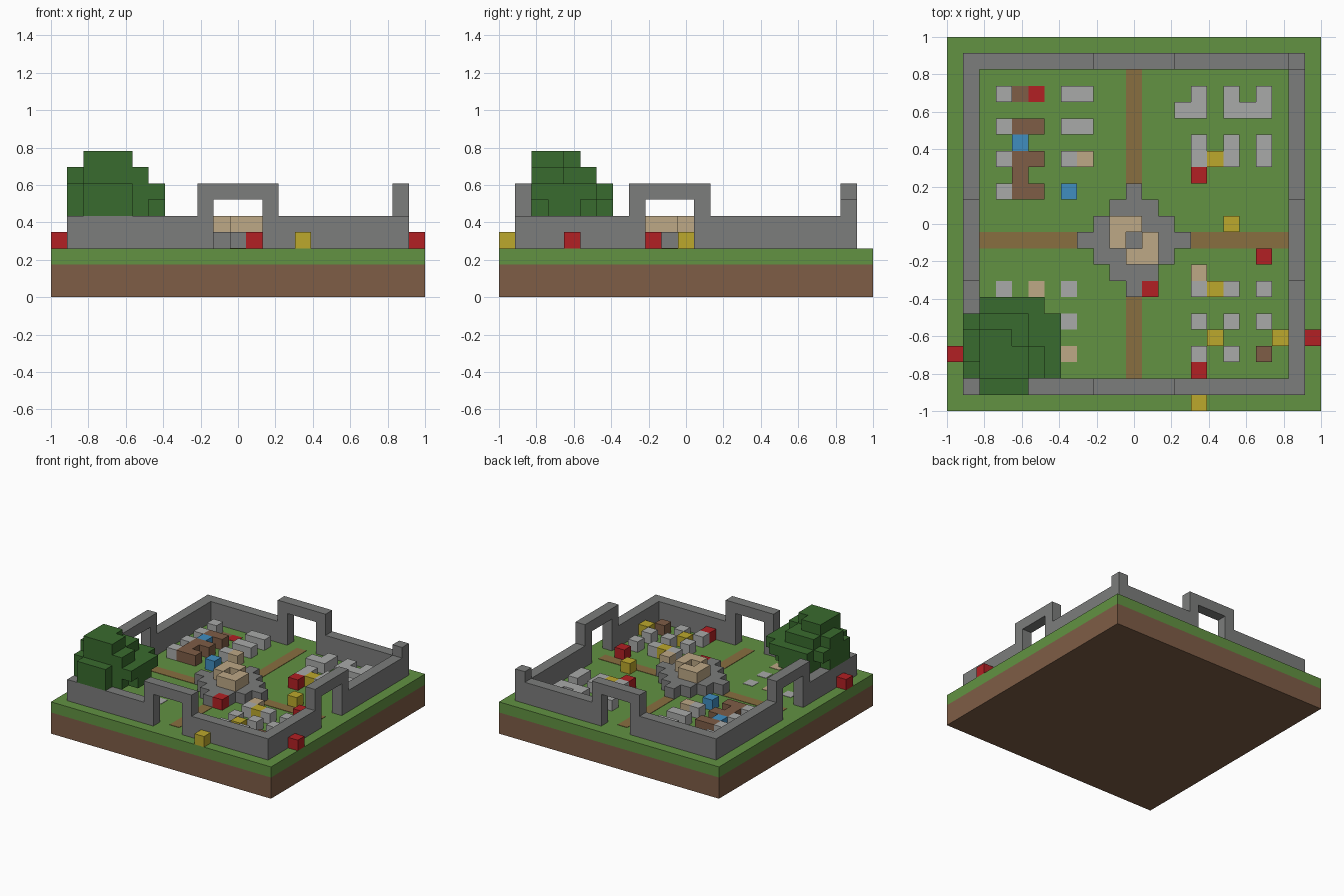
import bpy
import bmesh
from mathutils import Vector

if "Cube" in bpy.data.objects:
    bpy.data.objects.remove(bpy.data.objects["Cube"], do_unlink=True)

N = 23                # blocks per side
U = 2 / N             # block size
GROUND = 3 * U        # top of the grass


def material(name, r, g, b):
    def linear(c):
        c /= 255
        return c / 12.92 if c < 0.04 else ((c + 0.055) / 1.055) ** 2.4
    colour = (linear(r), linear(g), linear(b), 1)
    m = bpy.data.materials.new(name)
    m.use_nodes = True
    m.diffuse_color = colour
    m.node_tree.nodes["Principled BSDF"].inputs["Base Color"].default_value = colour
    return m


DIRT = material("dirt_brown", 126, 93, 70)
GRASS = material("grass_green", 98, 146, 66)
PATH = material("path_brown", 136, 110, 64)
WALL = material("wall_grey", 124, 125, 124)
STONE = material("light_grey", 169, 170, 169)
SAND = material("sand_beige", 189, 168, 134)
RED = material("red", 178, 32, 36)
BLUE = material("blue", 64, 141, 192)
YELLOW = material("yellow", 188, 168, 44)
LEAF = material("leaf_green", 57, 107, 46)


def blocks(name, cells, mat, height=U):
    """Mesh of the exposed faces of a set of grid cells above the ground."""
    cells = set(cells)
    bm = bmesh.new()
    for cell in cells:
        for axis in range(3):
            for side in (0, 1):
                near = list(cell)
                near[axis] += 2 * side - 1
                if tuple(near) in cells:
                    continue
                a, b = (axis + 1) % 3, (axis + 2) % 3
                quad = []
                for da, db in ((0, 0), (1, 0), (1, 1), (0, 1)):
                    p = list(cell)
                    p[axis] += side
                    p[a] += da
                    p[b] += db
                    quad.append(bm.verts.new(Vector((p[0] * U - 1, p[1] * U - 1,
                                                     GROUND + p[2] * height))))
                bm.faces.new(quad if side else quad[::-1])
    bmesh.ops.remove_doubles(bm, verts=bm.verts, dist=U / 100)
    mesh = bpy.data.meshes.new(name)
    bm.to_mesh(mesh)
    bm.free()
    mesh.materials.append(mat)
    ob = bpy.data.objects.new(name, mesh)
    bpy.context.collection.objects.link(ob)


def slab(name, z0, z1, mat):
    bpy.ops.mesh.primitive_cube_add(size=1, location=(0, 0, (z0 + z1) / 2))
    ob = bpy.context.object
    ob.name = name
    ob.scale = (2, 2, z1 - z0)
    ob.data.materials.append(mat)


def from_map(rows, top, level=0):
    """Grid cells by letter; the first row is the rearmost."""
    found = {}
    for j, row in enumerate(rows):
        for i, letter in enumerate(row):
            if letter != ".":
                found.setdefault(letter, []).append((i, top - j, level))
    return found


# Ground
slab("dirt_base", 0, 2 * U, DIRT)
slab("grass_layer", 2 * U, GROUND, GRASS)

# Town: capitals are blocks, small letters are flat ground patches
TOWN = [
    "...........p...........",
    "...Lbr.LL..p...L.L.L...",
    "...........p..LL.LLL...",
    "...LBB.LL..p...........",
    "....U......p...L.L.L...",
    "...LBB.LS..p...LYL.L...",
    "....B......p...R.......",
    "...LBB.U...G...........",
    "..........GGG..........",
    ".........GGGGG...Y.....",
    "..ppppppGGGGGGGpppppp..",
    ".........GGGGG.....R...",
    "..........GGG..S.......",
    "...l.s.l...GR..LYL.L...",
    "...........p...........",
    ".......l...p...L.L.L...",
    "...........p....Y...Y.R",
    "R......s...p...L.L.B...",
    "...........p...R.......",
    ".......................",
    "...............Y.......",
]
KINDS = {
    "L": ("stone_houses", STONE), "B": ("brown_houses", DIRT),
    "R": ("red_blocks", RED), "U": ("blue_blocks", BLUE),
    "Y": ("yellow_blocks", YELLOW), "S": ("sand_blocks", SAND),
    "G": ("fountain_base", WALL), "p": ("paths", PATH),
    "l": ("stone_patches", STONE), "s": ("sand_patches", SAND),
    "b": ("brown_patch", DIRT), "r": ("red_patch", RED),
}
for letter, cells in from_map(TOWN, 20).items():
    name, mat = KINDS[letter]
    blocks(name, cells, mat, U if letter.isupper() else 0.003)

# Fountain rim
RIM = ["..........SS.", "..........S.S", "...........SS"]
blocks("fountain_rim", from_map(RIM, 11, 1)["S"], SAND)

# Wall ring with a gate in the middle of each side
LOW, HIGH = 1, N - 2
wall = set()
for edge in (LOW, HIGH):
    for t in range(LOW, HIGH + 1):
        for alongx, middle in ((True, 11), (False, 10)):
            gap = abs(t - middle)
            levels = (3,) if gap < 2 else range(4) if gap == 2 else range(2)
            for k in levels:
                wall.add((t, edge, k) if alongx else (edge, t, k))
wall.add((HIGH, HIGH, 2))     # raised corner post
blocks("town_wall", wall, WALL)

# Tree
blocks("tree_trunk", [(3, 3, k) for k in range(2)], DIRT)
WIDE = ["..TTTT.", ".TTTTTT", ".TTTTTT", ".TTTTTT", ".TTTTTT", "..TTT.."]
LOWER = ["..TTT..", "..TTTT.", ".TTTTTT", ".TTTTTT", ".TTTTT.", "..TTT.."]
UPPER = ["..TTT.", ".TTTT.", ".TTTTT", "..TTTT"]
CROWN = ["..TT.", "..TTT", "..TTT"]
leaves = []
for rows, top, level in ((LOWER, 6, 2), (WIDE, 6, 3), (UPPER, 5, 4), (CROWN, 4, 5)):
    leaves += from_map(rows, top, level)["T"]
blocks("tree_leaves", leaves, LEAF)
